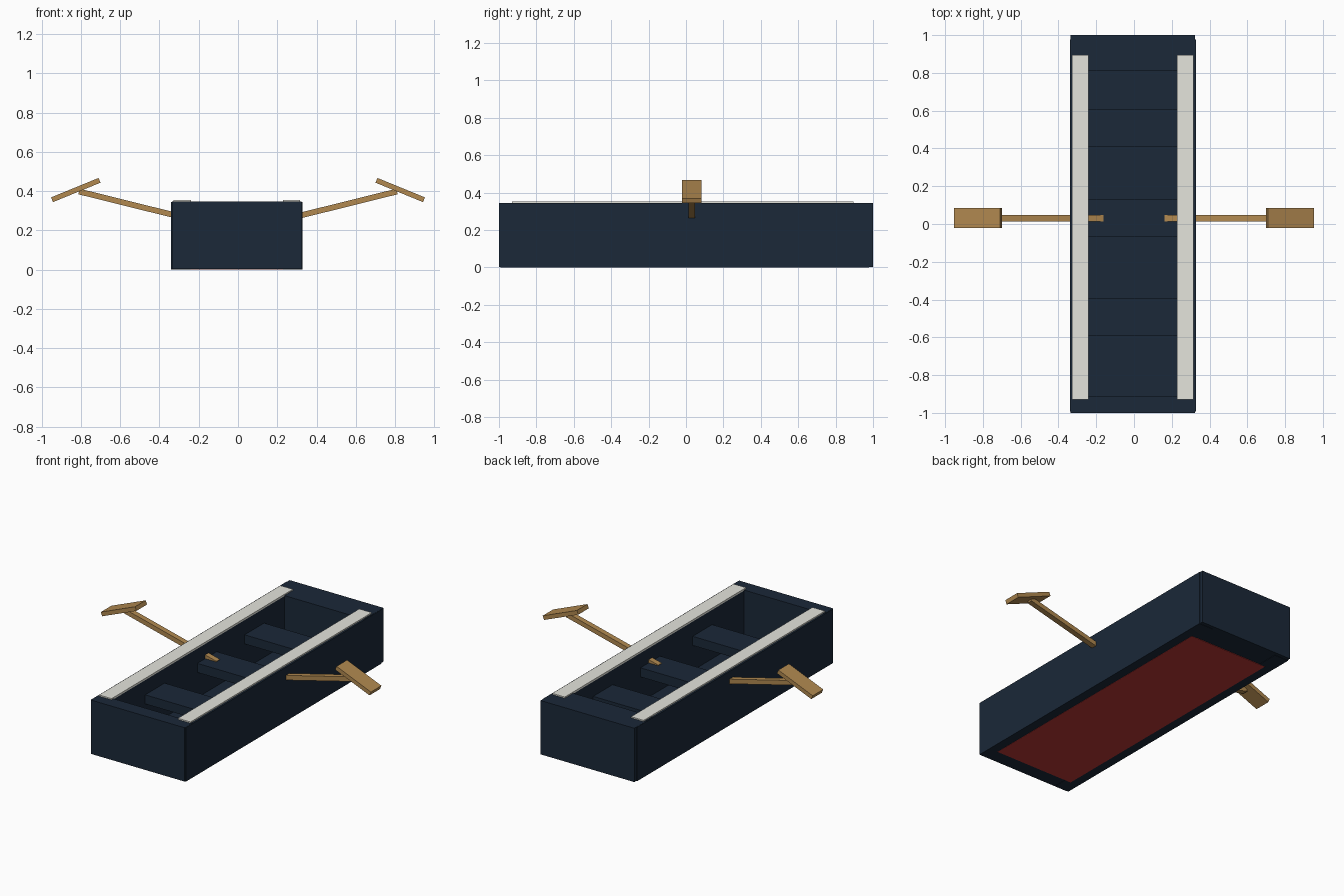
import bpy
import math

default = bpy.data.objects.get("Cube")
if default:
    bpy.data.objects.remove(default, do_unlink=True)


def make_material(name, rgb):
    mat = bpy.data.materials.new(name)
    mat.use_nodes = True
    color = (*rgb, 1.0)
    mat.diffuse_color = color
    shader = mat.node_tree.nodes["Principled BSDF"]
    shader.inputs["Base Color"].default_value = color
    shader.inputs["Roughness"].default_value = 0.8
    return mat


navy = make_material("navy paint", (0.0105, 0.0212, 0.04))
cream = make_material("cream trim", (0.78, 0.78, 0.72))
wood = make_material("oar wood", (0.44, 0.25, 0.08))
red = make_material("red bottom paint", (0.5, 0.038, 0.036))


def box(name, mat, x, y, z):
    """Box spanning the given (low, high) ranges."""
    spans = (x, y, z)
    bpy.ops.mesh.primitive_cube_add(size=1, location=[(a + b) / 2 for a, b in spans])
    obj = bpy.context.object
    obj.name = name
    obj.scale = [b - a for a, b in spans]
    obj.data.materials.append(mat)
    return obj


def beam(name, mat, start, end, y, width, thick):
    """Box running between two (x, z) points at depth y."""
    dx, dz = end[0] - start[0], end[1] - start[1]
    middle = ((start[0] + end[0]) / 2, y, (start[1] + end[1]) / 2)
    bpy.ops.mesh.primitive_cube_add(size=1, location=middle,
                                    rotation=(0, -math.atan2(dz, dx), 0))
    obj = bpy.context.object
    obj.name = name
    obj.scale = (math.hypot(dx, dz), width, thick)
    obj.data.materials.append(mat)
    return obj


RIM = 0.345
CENTER = -0.006  # hull sits slightly off the oar axis

# Hull walls and gunwale trim
for side, s in (("left", 1), ("right", -1)):
    wall = sorted((CENTER + s * 0.235, CENTER + s * 0.334))
    box(side + "_hull_wall", navy, wall, (-0.992, 0.978), (0.001, RIM))
    trim = sorted((CENTER + s * 0.234, CENTER + s * 0.322))
    box(side + "_gunwale_trim", cream, trim, (-0.93, 0.895), (RIM - 0.003, RIM + 0.009))

# End blocks, floor and painted bottom
END_X = (CENTER - 0.33, CENTER + 0.33)
box("front_end_block", navy, END_X, (-1, -0.91), (0.003, RIM + 0.001))
box("back_end_block", navy, END_X, (0.81, 1), (0.003, RIM + 0.001))
INNER_X = (CENTER - 0.25, CENTER + 0.25)
box("floor", navy, INNER_X, (-0.92, 0.82), (0.003, 0.03))
box("bottom_panel", red, (CENTER - 0.275, CENTER + 0.275), (-0.905, 0.84), (0, 0.008))

# Rowing benches
for name, y in (("front", -0.492), ("middle", 0.033), ("back", 0.509)):
    box(name + "_bench", navy, INNER_X, (y - 0.098, y + 0.098), (0.19, 0.248))

# Oars with tilted blades
for side, s in (("left", 1), ("right", -1)):
    beam(side + "_oar_shaft", wood, (s * 0.165, 0.238), (s * 0.81, 0.398), 0.031, 0.035, 0.029)
    beam(side + "_oar_blade", wood, (s * 0.705, 0.455), (s * 0.947, 0.356), 0.031, 0.106, 0.026)
